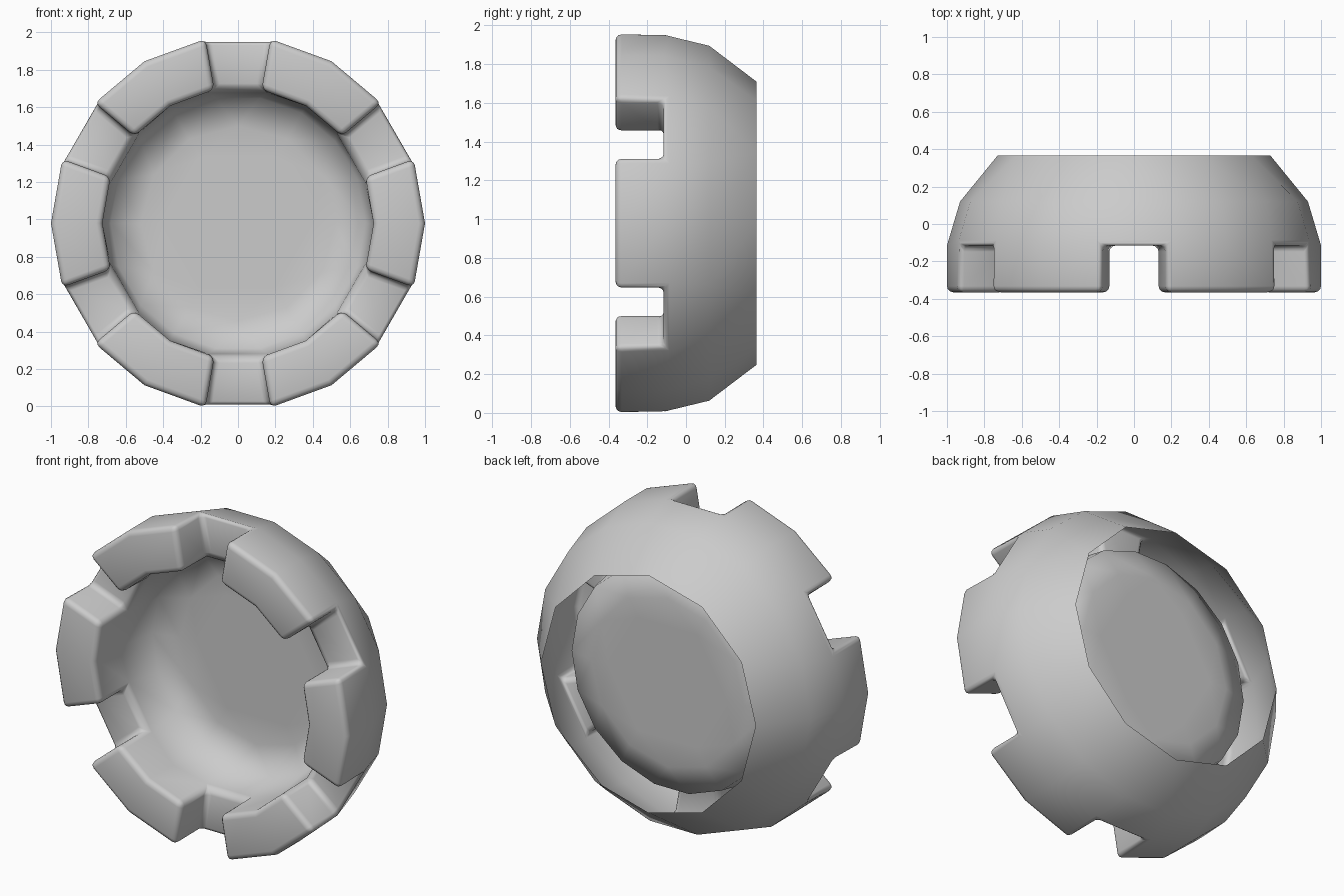
import bpy, bmesh
from math import sin, cos, radians

if "Cube" in bpy.data.objects:
    bpy.data.objects.remove(bpy.data.objects["Cube"])

CZ = 0.979                       # height of the ring axis
FRONT, FLOOR = -0.365, -0.115    # tooth tips and notch floors
OUT_R, IN_R = 1.0, 0.725

bm = bmesh.new()


def ring(n, r, y):
    step = 360 / n
    return [bm.verts.new((r * cos(radians(i * step)), y, CZ + r * sin(radians(i * step))))
            for i in range(n)]


def bridge(a, b, skip=lambda i: False):
    n = len(a)
    for i in range(n):
        if not skip(i):
            j = (i + 1) % n
            bm.faces.new((a[i], a[j], b[j], b[i]))


def stitch_18_to_12(a, b):
    # three segments reduce to two in each of six sectors
    for s in range(6):
        a0, a1, a2, a3 = (a[(3 * s + k) % 18] for k in range(4))
        b0, b1, b2 = (b[(2 * s + k) % 12] for k in range(3))
        bm.faces.new((a0, a1, b1, b0))
        bm.faces.new((a1, a2, b1))
        bm.faces.new((a2, a3, b2, b1))


def stitch_12_to_6(a, b):
    for s in range(6):
        a0, a1, a2 = (a[(2 * s + k) % 12] for k in range(3))
        b0, b1 = b[s], b[(s + 1) % 6]
        bm.faces.new((a0, a1, b0))
        bm.faces.new((a1, b1, b0))
        bm.faces.new((a1, a2, b1))


def notch(i):
    return i % 3 == 1


# outer shell, open at the back
of, ob = ring(18, OUT_R, FRONT), ring(18, OUT_R, FLOOR)
o2, o3 = ring(18, 0.93, 0.12), ring(12, 0.73, 0.365)
bridge(of, ob, notch)
bridge(ob, o2)
stitch_18_to_12(o2, o3)

# inner bowl, closed by a flat bottom
nf, nb = ring(18, IN_R, FRONT), ring(18, IN_R, FLOOR)
n2, n3, n4 = ring(18, 0.68, 0.14), ring(12, 0.52, 0.18), ring(6, 0.4, 0.18)
bridge(nf, nb, notch)
bridge(nb, n2)
stitch_18_to_12(n2, n3)
stitch_12_to_6(n3, n4)
bm.faces.new(n4)

# tooth fronts, notch floors and notch side walls
bridge(of, nf, notch)
bridge(ob, nb, lambda i: not notch(i))
for i in range(18):
    if notch(i):
        for k in (i, (i + 1) % 18):
            bm.faces.new((of[k], ob[k], nb[k], nf[k]))

bmesh.ops.recalc_face_normals(bm, faces=bm.faces)
# make sure tooth fronts face forward
bm.normal_update()
tip = next(f for f in bm.faces if all(v.co.y < FRONT + 0.001 for v in f.verts))
if tip.normal.y > 0:
    bmesh.ops.reverse_faces(bm, faces=bm.faces)

me = bpy.data.meshes.new("notched_bowl")
bm.to_mesh(me)
bm.free()
bowl = bpy.data.objects.new("notched_bowl", me)
bpy.context.collection.objects.link(bowl)

# rounded edges on the teeth
bev = bowl.modifiers.new("rounded_edges", 'BEVEL')
bev.width = 0.033
bev.segments = 3
bev.limit_method = 'ANGLE'
bev.angle_limit = radians(75)

bpy.context.view_layer.objects.active = bowl
bowl.select_set(True)
bpy.ops.object.modifier_apply(modifier=bev.name)
bpy.ops.object.shade_smooth_by_angle(angle=radians(70))
